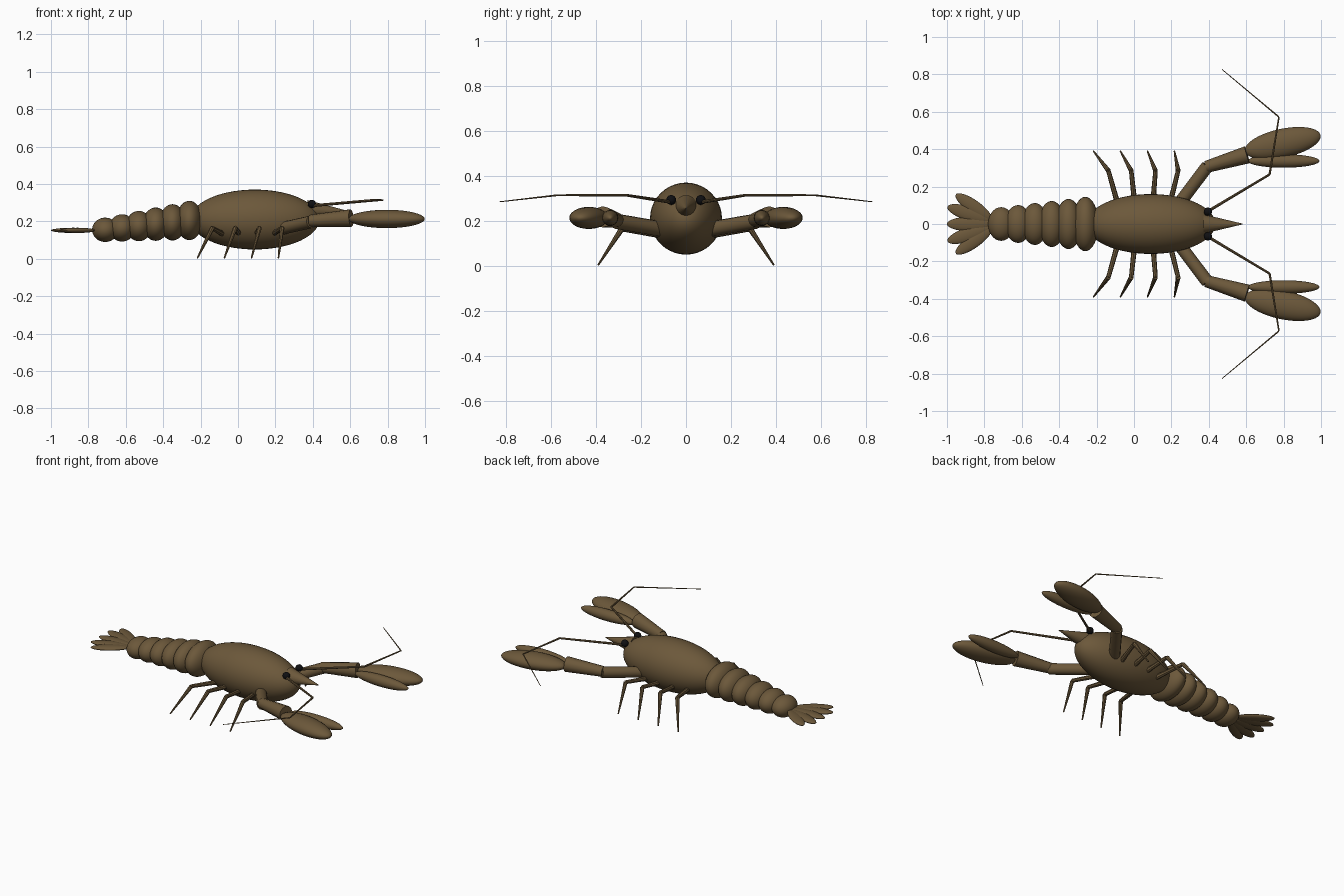
import bpy, math
from mathutils import Vector

if "Cube" in bpy.data.objects:
    bpy.data.objects.remove(bpy.data.objects["Cube"])


def material(name, rgb):
    m = bpy.data.materials.new(name)
    m.diffuse_color = (*rgb, 1)
    m.use_nodes = True
    m.node_tree.nodes["Principled BSDF"].inputs["Base Color"].default_value = m.diffuse_color
    return m


SHELL = material("brown shell", (0.150, 0.098, 0.043))
BLACK = material("eye black", (0.005, 0.005, 0.006))


def finish(name, mat):
    o = bpy.context.object
    o.name = name
    o.data.materials.append(mat)
    bpy.ops.object.shade_smooth_by_angle(angle=math.radians(40))
    return o


def ellipsoid(name, loc, radii, turn=0, mat=SHELL, seg=32, rings=20):
    """Ellipsoid with its poles along its own x axis, turned about z."""
    bpy.ops.mesh.primitive_uv_sphere_add(segments=seg, ring_count=rings, radius=1)
    o = bpy.context.object
    for v in o.data.vertices:
        x, y, z = v.co
        v.co = (z * radii[0], y * radii[1], -x * radii[2])
    o.location = loc
    o.rotation_euler.z = math.radians(turn)
    return finish(name, mat)


def limb(name, a, b, r1, r2, sides=12):
    """Tapered tube between two points."""
    a, b = Vector(a), Vector(b)
    d = b - a
    bpy.ops.mesh.primitive_cone_add(vertices=sides, radius1=r1, radius2=r2,
                                    depth=d.length, location=(a + b) / 2,
                                    rotation=d.to_track_quat('Z', 'Y').to_euler())
    return finish(name, SHELL)


# Carapace and pointed snout
ellipsoid("carapace", (0.09, 0, 0.21), (0.345, 0.16, 0.16), seg=40, rings=28)
limb("snout_spike", (0.37, 0, 0.262), (0.58, 0, 0.256), 0.052, 0.002, 20)

# Abdomen rings, shrinking towards the tail
for i in range(6):
    ellipsoid(f"abdomen_ring_{i + 1}", (-0.26 - 0.09 * i, 0, 0.205 - 0.01 * i),
              (0.07, 0.145 - 0.011 * i, 0.105 - 0.008 * i))

# Tail fan
ellipsoid("tail_lobe_middle", (-0.88, 0, 0.152), (0.12, 0.038, 0.014))

# Leg stations: x of base, knee and tip
LEGS = [(-0.085, -0.137, -0.217), (0.005, -0.015, -0.073),
        (0.10, 0.115, 0.072), (0.19, 0.236, 0.216)]

for s, side in ((1, "left"), (-1, "right")):
    ellipsoid(f"tail_lobe_inner_{side}", (-0.883, s * 0.055, 0.152),
              (0.12, 0.038, 0.014), -s * 18)
    ellipsoid(f"tail_lobe_outer_{side}", (-0.858, s * 0.092, 0.152),
              (0.115, 0.036, 0.014), -s * 35)

    # Eyes
    ellipsoid(f"eye_{side}", (0.395, s * 0.066, 0.293), (0.022, 0.022, 0.022),
              mat=BLACK, seg=16, rings=12)

    # Walking legs
    for i, (xb, xk, xt) in enumerate(LEGS):
        knee = (xk, s * 0.285, 0.165)
        limb(f"leg_upper_{side}_{i + 1}", (xb, s * 0.10, 0.135), knee, 0.015, 0.012, 8)
        limb(f"leg_lower_{side}_{i + 1}", knee, (xt, s * 0.39, 0.004), 0.013, 0.004, 8)

    # Claw arm and pincer
    limb(f"arm_upper_{side}", (0.235, s * 0.10, 0.162), (0.393, s * 0.31, 0.198),
         0.034, 0.034)
    limb(f"arm_lower_{side}", (0.385, s * 0.305, 0.203), (0.605, s * 0.37, 0.218),
         0.032, 0.047)
    ellipsoid(f"claw_{side}", (0.795, s * 0.432, 0.213), (0.207, 0.077, 0.049), s * 12)
    ellipsoid(f"claw_finger_{side}", (0.80, s * 0.337, 0.213), (0.192, 0.036, 0.035))

    # Antennae
    path = [(0.39, s * 0.065, 0.283), (0.725, s * 0.265, 0.314),
            (0.775, s * 0.572, 0.314), (0.47, s * 0.827, 0.285)]
    radii = [0.008, 0.006, 0.004, 0.002]
    for i in range(3):
        limb(f"antenna_{side}_{i + 1}", path[i], path[i + 1], radii[i], radii[i + 1], 8)
